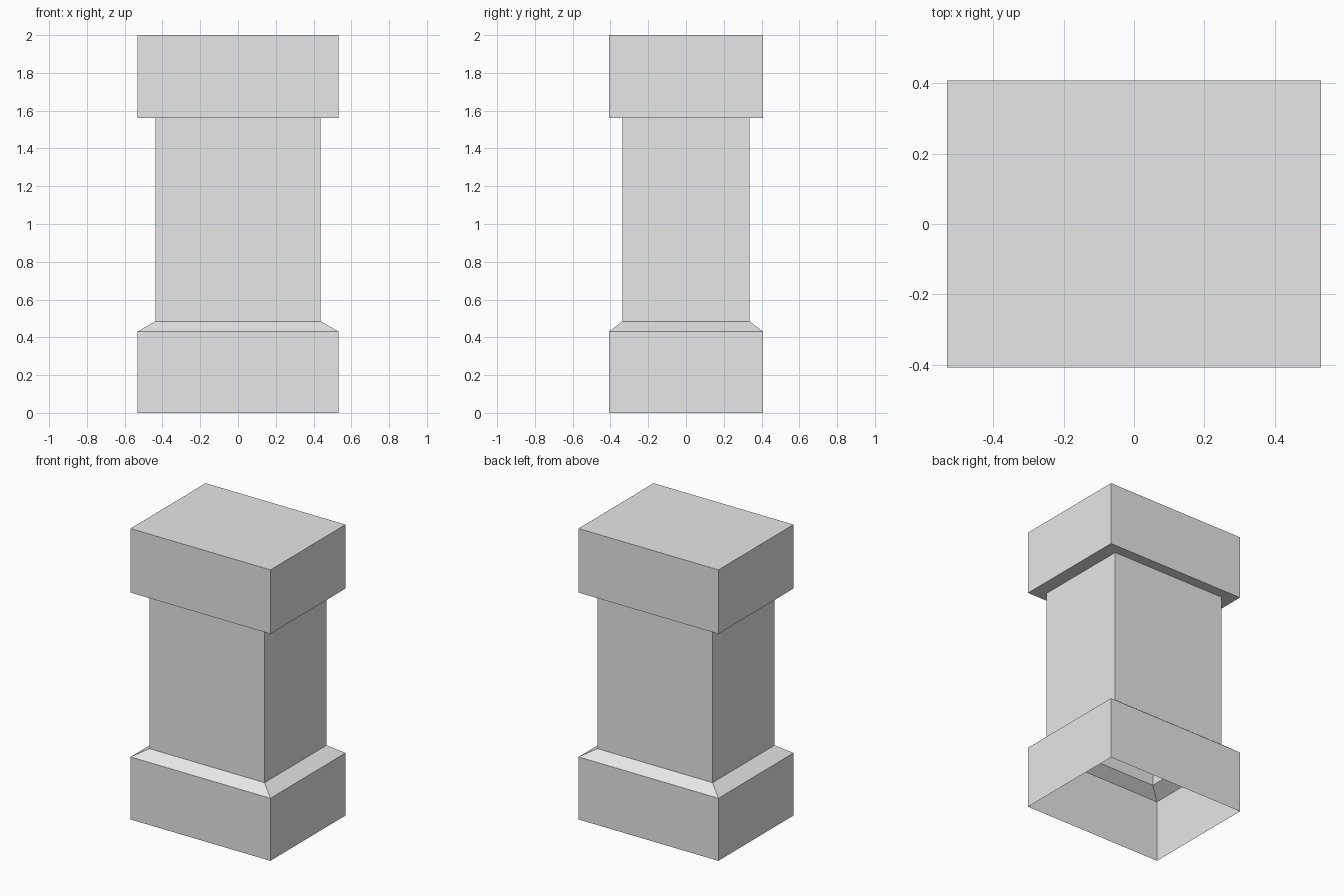
import bpy
import bmesh

cube = bpy.data.objects.get("Cube")
if cube:
    bpy.data.objects.remove(cube, do_unlink=True)

# One plain stone colour
stone = bpy.data.materials.new("light_grey_stone")
stone.use_nodes = True
stone.diffuse_color = (0.8, 0.8, 0.8, 1)
stone.node_tree.nodes["Principled BSDF"].inputs["Base Color"].default_value = (0.8, 0.8, 0.8, 1)

WIDE = (0.532, 0.408)     # half width and half depth of the base and cap
NARROW = (0.438, 0.337)   # half width and half depth of the shaft


def shell(name, sections, close_top=False):
    """Join rectangular sections (half size, height) into an open hollow shell."""
    bm = bmesh.new()
    rings = []
    for (hx, hy), z in sections:
        corners = ((-hx, -hy), (hx, -hy), (hx, hy), (-hx, hy))
        rings.append([bm.verts.new((x, y, z)) for x, y in corners])
    for low, high in zip(rings, rings[1:]):
        for i in range(4):
            j = (i + 1) % 4
            bm.faces.new((low[i], low[j], high[j], high[i]))
    if close_top:
        bm.faces.new(rings[-1])
    mesh = bpy.data.meshes.new(name)
    bm.to_mesh(mesh)
    bm.free()
    mesh.materials.append(stone)
    obj = bpy.data.objects.new(name, mesh)
    bpy.context.collection.objects.link(obj)
    return obj


# Hollow plinth, open underneath, with a sloped shoulder
shell("base", [(WIDE, 0), (WIDE, 0.43), (NARROW, 0.485)])

# Plain rectangular shaft
shell("shaft", [(NARROW, 0.485), (NARROW, 1.56)])

# Overhanging block with a flat underside rim
shell("cap", [(NARROW, 1.56), (WIDE, 1.56), (WIDE, 2.0)], close_top=True)
